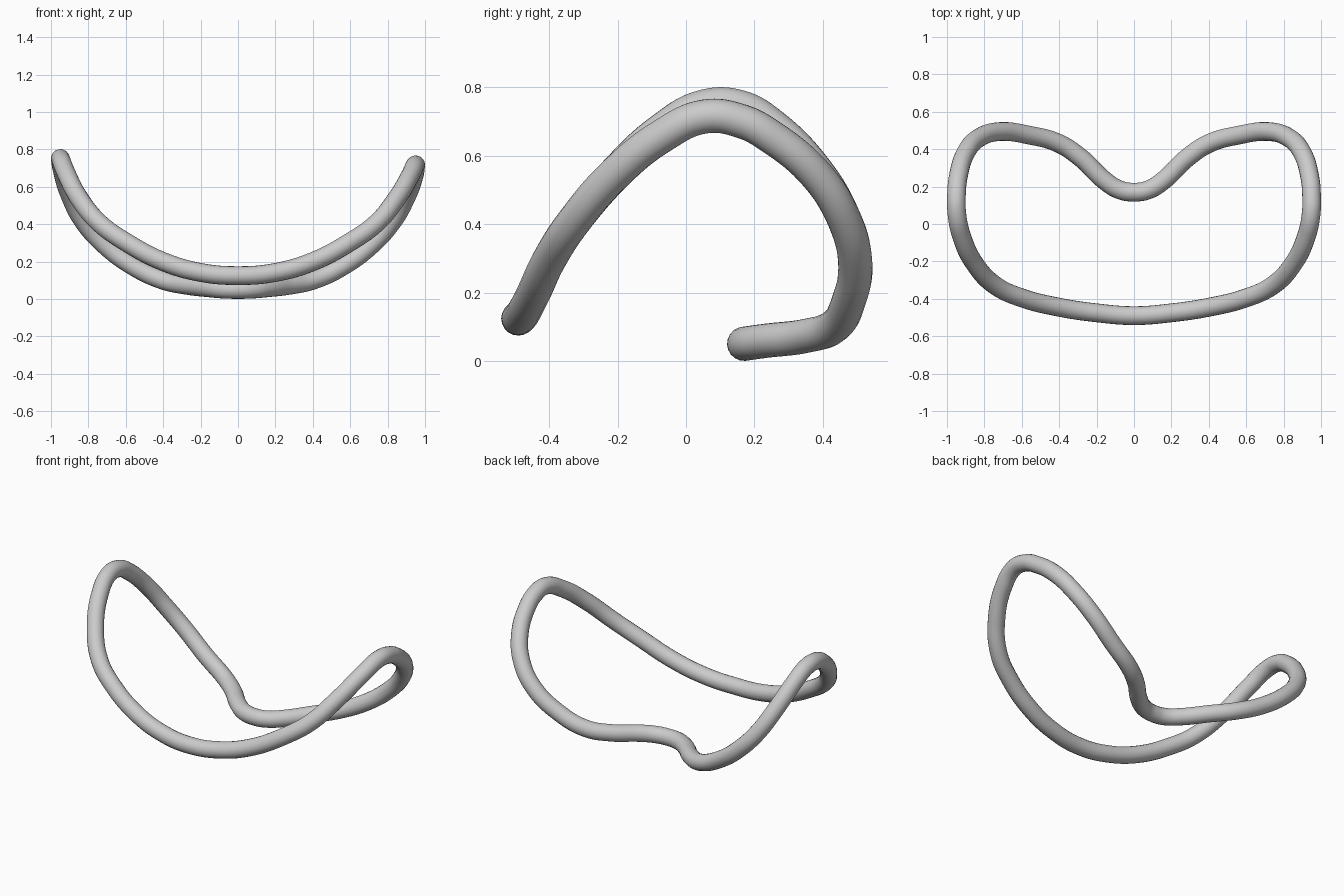
import bpy

if "Cube" in bpy.data.objects:
    bpy.data.objects.remove(bpy.data.objects["Cube"])

# Right half of the loop's centre line, from front middle to back middle
half = [
    (0, -0.49, 0.125), (0.2, -0.475, 0.142), (0.4, -0.445, 0.20),
    (0.6, -0.395, 0.305), (0.74, -0.33, 0.405), (0.85, -0.215, 0.54),
    (0.92, -0.07, 0.658), (0.947, 0.055, 0.715), (0.949, 0.16, 0.702),
    (0.94, 0.25, 0.655), (0.90, 0.38, 0.545), (0.83, 0.46, 0.42),
    (0.72, 0.494, 0.295), (0.56, 0.475, 0.175), (0.40, 0.43, 0.10),
    (0.28, 0.35, 0.074), (0.16, 0.235, 0.06), (0.08, 0.184, 0.053),
    (0, 0.17, 0.051),
]
# Left half is mirrored, with a slightly taller crest
lift = {6: 0.018, 7: 0.03, 8: 0.04, 9: 0.035, 10: 0.012}
left = [(-x, y, z + lift.get(i, 0)) for i, (x, y, z) in enumerate(half)][1:-1]
path = half + left[::-1]

# Closed round tube along the path
curve = bpy.data.curves.new("bent_tube_loop", 'CURVE')
curve.dimensions = '3D'
curve.bevel_depth = 0.05
curve.bevel_resolution = 8
curve.resolution_u = 8
spline = curve.splines.new('BEZIER')
spline.bezier_points.add(len(path) - 1)
for bp, co in zip(spline.bezier_points, path):
    bp.co = co
    bp.handle_left_type = bp.handle_right_type = 'AUTO'
spline.use_cyclic_u = True
tube = bpy.data.objects.new("bent_tube_loop", curve)
bpy.context.collection.objects.link(tube)

# Turn into a smooth mesh
bpy.context.view_layer.objects.active = tube
tube.select_set(True)
bpy.ops.object.convert(target='MESH')
bpy.ops.object.shade_smooth()
